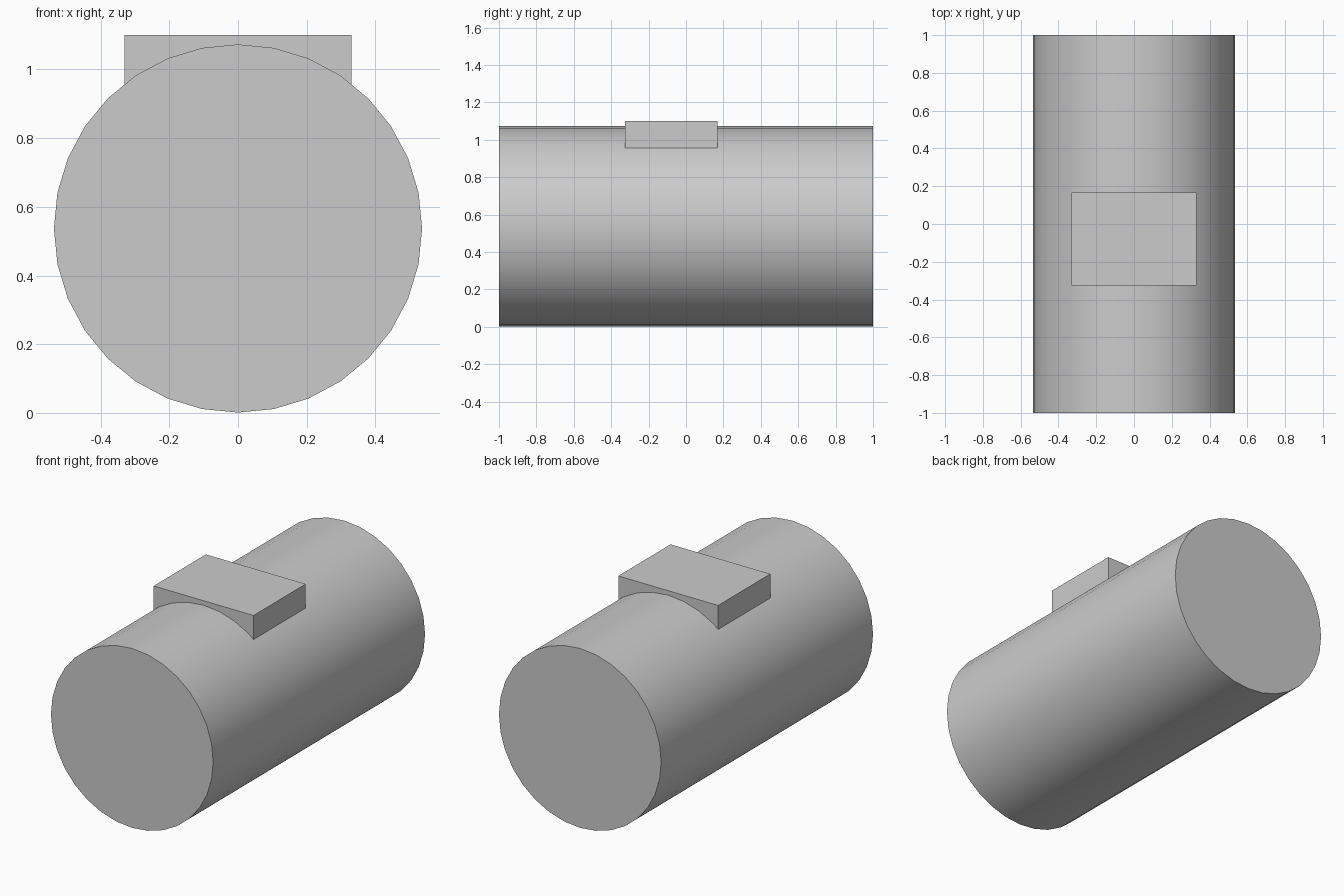
import bpy
import math

if "Cube" in bpy.data.objects:
    bpy.data.objects.remove(bpy.data.objects["Cube"])

RADIUS, LENGTH = 0.536, 2.0

# Main cylinder lying along y, resting on the ground
bpy.ops.mesh.primitive_cylinder_add(
    vertices=32, radius=RADIUS, depth=LENGTH,
    location=(0, 0, RADIUS + 0.001), rotation=(math.pi / 2, 0, 0))
body = bpy.context.object
body.name = "cylinder_body"
bpy.ops.object.transform_apply(location=False, rotation=True, scale=True)
bpy.ops.object.shade_smooth_by_angle(angle=math.radians(30))

# Flat-topped block sunk into the top of the cylinder
x_half, y0, y1, z0, z1 = 0.33, -0.325, 0.168, 0.85, 1.10
bpy.ops.mesh.primitive_cube_add(size=1, location=(0, (y0 + y1) / 2, (z0 + z1) / 2))
block = bpy.context.object
block.name = "top_block"
block.scale = (2 * x_half, y1 - y0, z1 - z0)
bpy.ops.object.transform_apply(location=False, rotation=False, scale=True)
